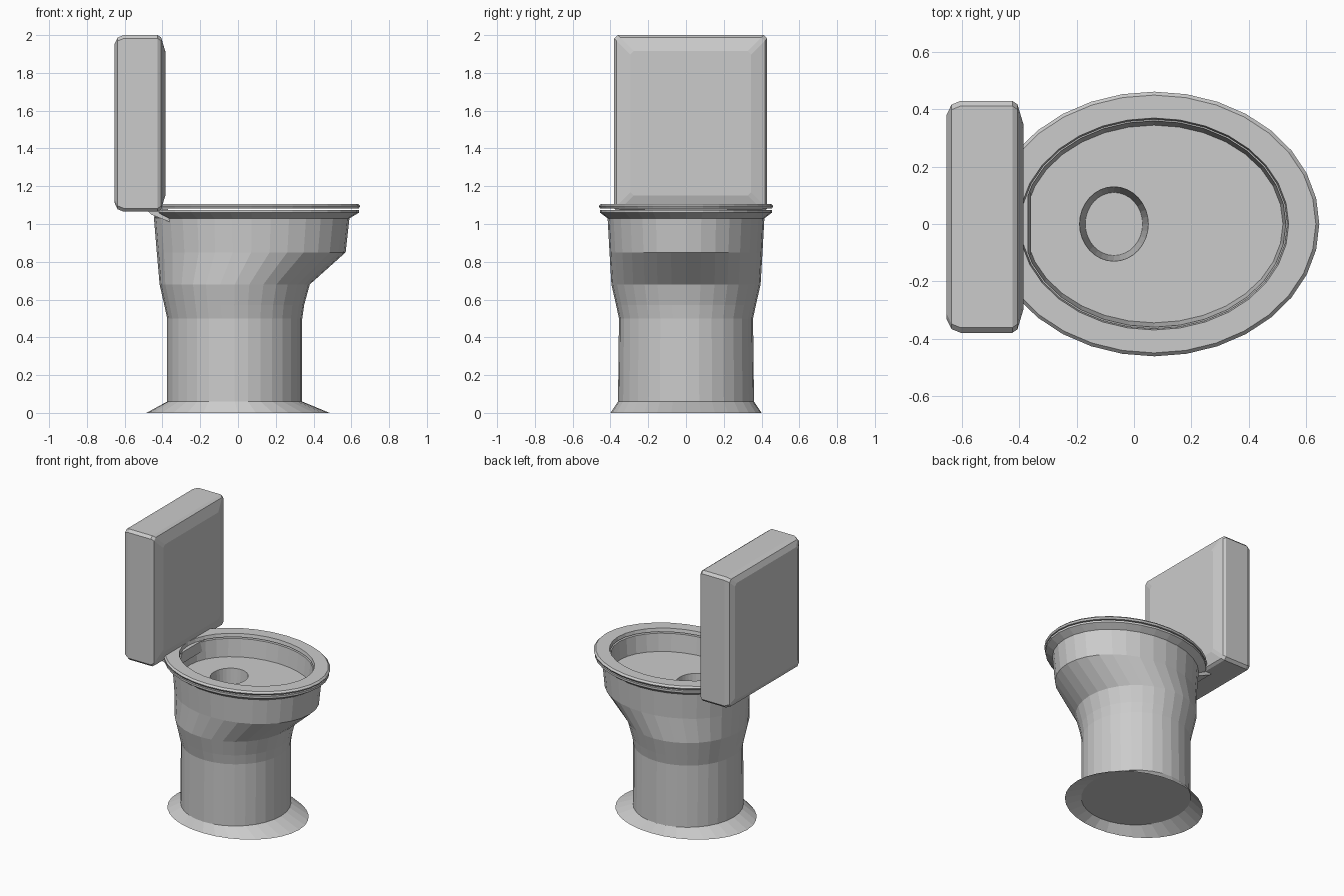
import bpy
from math import cos, sin, pi

if "Cube" in bpy.data.objects:
    bpy.data.objects.remove(bpy.data.objects["Cube"])

N = 32


def make(name, verts, faces):
    mesh = bpy.data.meshes.new(name)
    mesh.from_pydata(verts, [], faces)
    mesh.update()
    obj = bpy.data.objects.new(name, mesh)
    bpy.context.collection.objects.link(obj)
    return obj


def ellipse(z, x0, x1, ry, xmin=-9):
    """Ring between x0 and x1, flattened at the back at xmin."""
    cx, rx = (x0 + x1) / 2, (x1 - x0) / 2
    return [(max(cx + rx * cos(2 * pi * i / N), xmin), ry * sin(2 * pi * i / N), z)
            for i in range(N)]


def loft(name, rings, caps=(False, False), closed=False):
    """Skin a stack of equal rings."""
    n = len(rings[0])
    verts = [v for r in rings for v in r]
    faces = []
    for k in range(len(rings) if closed else len(rings) - 1):
        a, b = k * n, (k + 1) % len(rings) * n
        faces += [(a + i, a + (i + 1) % n, b + (i + 1) % n, b + i) for i in range(n)]
    if caps[0]:
        faces.append(tuple(reversed(range(n))))
    if caps[1]:
        faces.append(tuple(range(len(verts) - n, len(verts))))
    return make(name, verts, faces)


# Flared foot, an open skirt
loft("foot_skirt", [ellipse(0, -0.485, 0.485, 0.40), ellipse(0.06, -0.375, 0.34, 0.36)])

# Pedestal, bowl, rim, basin and drain as one skin
loft("bowl", [
    ellipse(0.06, -0.375, 0.34, 0.36),
    ellipse(0.50, -0.375, 0.34, 0.355),
    ellipse(0.57, -0.39, 0.35, 0.37),
    ellipse(0.68, -0.415, 0.38, 0.395),
    ellipse(0.85, -0.43, 0.57, 0.405),
    ellipse(1.03, -0.445, 0.59, 0.415),
    ellipse(1.06, -0.50, 0.64, 0.455, -0.44),
    ellipse(1.075, -0.50, 0.64, 0.455, -0.44),
    ellipse(1.075, -0.39, 0.53, 0.36),
    ellipse(0.95, -0.38, 0.52, 0.345),
    ellipse(0.95, -0.19, 0.05, 0.13),
    ellipse(0.65, -0.17, 0.03, 0.11),
], caps=(True, True))

# Seat ring hovering just above the rim
loft("seat", [
    ellipse(1.083, -0.50, 0.64, 0.455, -0.42),
    ellipse(1.095, -0.505, 0.647, 0.462, -0.42),
    ellipse(1.107, -0.495, 0.635, 0.45, -0.42),
    ellipse(1.107, -0.40, 0.54, 0.37),
    ellipse(1.083, -0.395, 0.535, 0.365),
], closed=True)


# Cistern: chamfered rectangles stacked along x, (x, inset)
def slab(x, inset, chamfer=0.018):
    y0, y1, z0, z1 = -0.38 + inset, 0.43 - inset, 1.065 + inset, 2.0 - inset
    c = chamfer
    return [(x, y0 + c, z0), (x, y1 - c, z0), (x, y1, z0 + c), (x, y1, z1 - c),
            (x, y1 - c, z1), (x, y0 + c, z1), (x, y0, z1 - c), (x, y0, z0 + c)]


loft("cistern", [slab(x, i) for x, i in (
    (-0.655, 0.05), (-0.637, 0.013), (-0.605, 0), (-0.425, 0), (-0.407, 0.012),
    (-0.385, 0.085))], caps=(True, True))

# Sloping bracket between bowl and cistern
bracket = [(-0.49, 1.08), (-0.46, 1.05), (-0.36, 1.01), (-0.37, 1.08)]
loft("bracket", [[(x, y, z) for x, z in bracket] for y in (-0.22, 0.22)], caps=(True, True))
